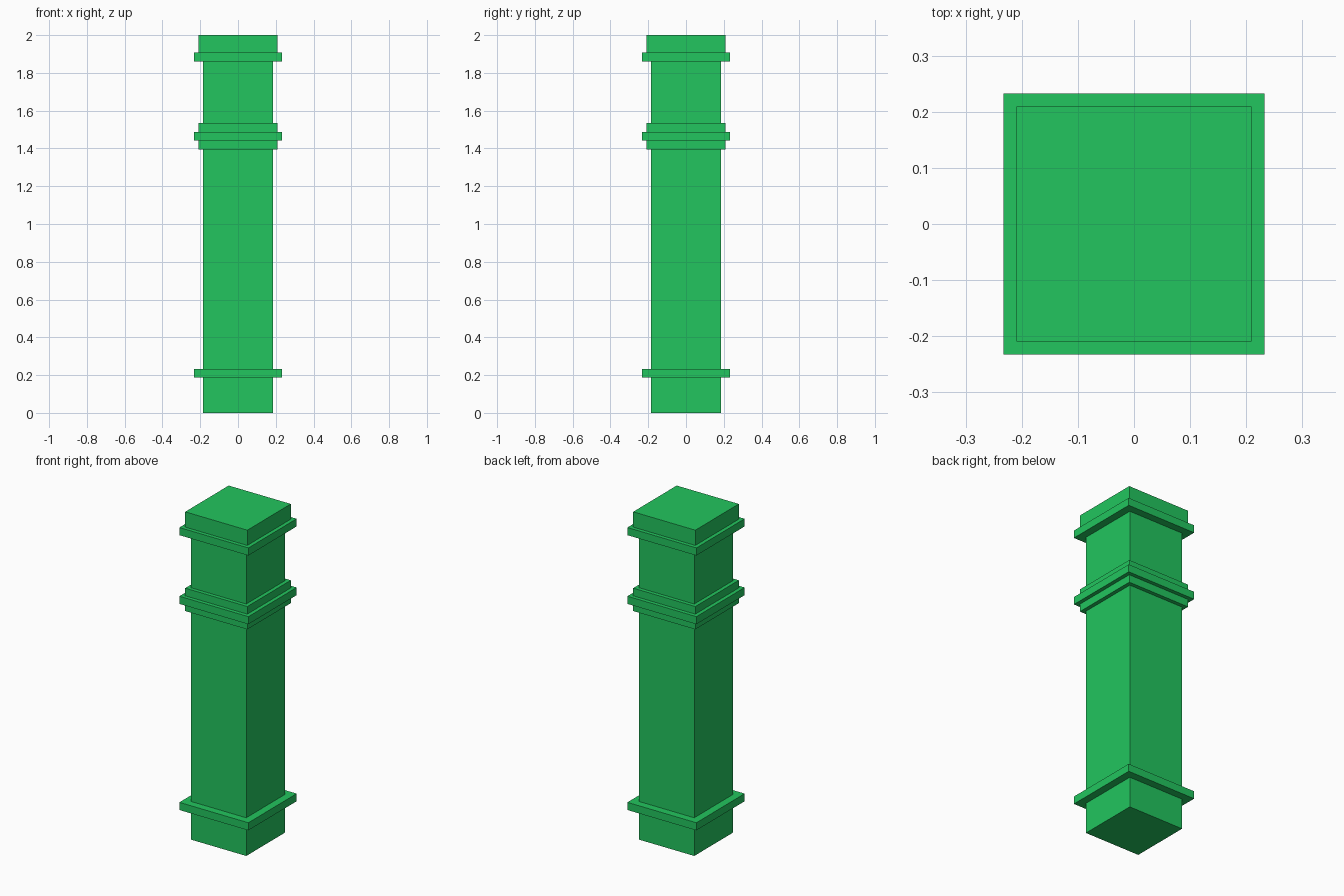
import bpy

cube = bpy.data.objects.get("Cube")
if cube:
    bpy.data.objects.remove(cube, do_unlink=True)

# One module: the column is 43 modules tall
U = 2 / 43

green = bpy.data.materials.new("bright_green")
colour = (0.016, 0.558, 0.112, 1)
green.diffuse_color = colour
green.use_nodes = True
green.node_tree.nodes["Principled BSDF"].inputs["Base Color"].default_value = colour


def block(name, width, bottom, top):
    """Square block centred on the axis, measured in modules."""
    bpy.ops.mesh.primitive_cube_add(size=1, location=(0, 0, (bottom + top) / 2 * U))
    obj = bpy.context.object
    obj.name = name
    obj.scale = (width * U, width * U, (top - bottom) * U)
    bpy.ops.object.transform_apply(location=False, rotation=False, scale=True)
    obj.data.materials.append(green)
    return obj


# Shaft sections between the mouldings
block("base_block", 8, 0, 4)
block("main_shaft", 8, 5, 30)
block("upper_shaft", 8, 33, 40)

# Base moulding
block("base_ring", 10, 4, 5)

# Stepped middle moulding
block("middle_lower_step", 9, 30, 31)
block("middle_ring", 10, 31, 32)
block("middle_upper_step", 9, 32, 33)

# Top moulding and cap
block("top_ring", 10, 40, 41)
block("cap", 9, 41, 43)
